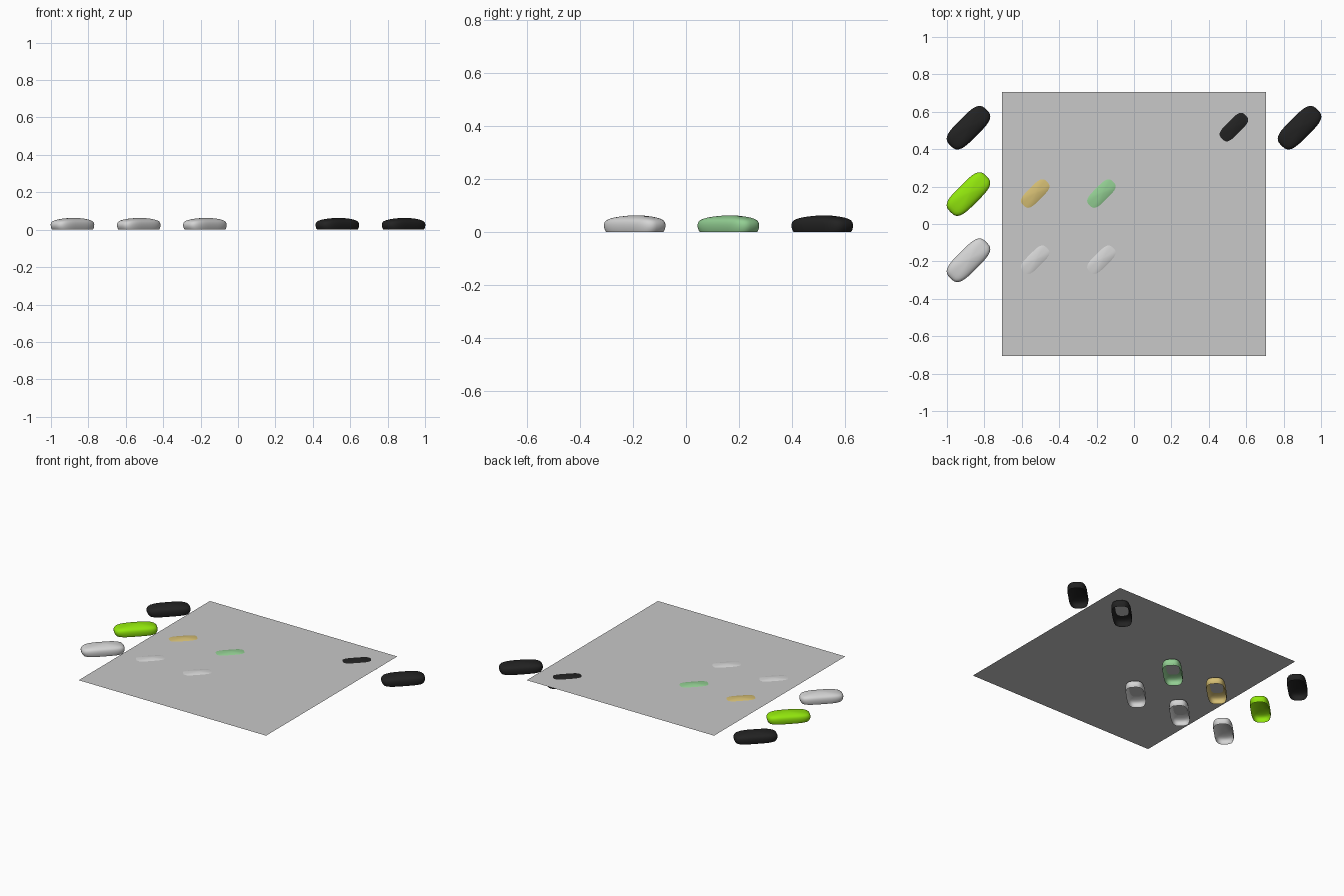
import bpy, bmesh, math
from mathutils import Vector

cube = bpy.data.objects.get("Cube")
if cube:
    bpy.data.objects.remove(cube, do_unlink=True)


def material(name, rgb):
    m = bpy.data.materials.new(name)
    m.use_nodes = True
    m.diffuse_color = (*rgb, 1)
    m.node_tree.nodes["Principled BSDF"].inputs["Base Color"].default_value = (*rgb, 1)
    return m


BLACK = material("black", (0.016, 0.016, 0.016))
LIME = material("lime", (0.29, 0.80, 0.004))
GOLD = material("gold", (0.66, 0.51, 0.17))
GREEN = material("soft green", (0.29, 0.62, 0.29))
SILVER = material("silver", (0.66, 0.66, 0.66))
GREY = material("floor grey", (0.58, 0.58, 0.58))

HALF_LENGTH, HALF_WIDTH = 0.136, 0.065
SEGMENTS = 48
# Shell section from open base to crown: (outline scale, height)
SECTION = [(0.93, 0.0), (0.97, 0.008), (0.995, 0.018), (1.0, 0.028), (0.975, 0.038),
           (0.92, 0.045), (0.83, 0.050), (0.70, 0.0545), (0.52, 0.0585),
           (0.30, 0.0615), (0.12, 0.063)]


def outline(angle):
    """Squarish oval with a slight waist."""
    c, s = math.cos(angle), math.sin(angle)
    u = math.copysign(abs(c) ** 0.65, c)
    v = math.copysign(abs(s) ** 0.65, s)
    return HALF_LENGTH * u, HALF_WIDTH * v * (1 - 0.07 * (1 - u * u))


def mouse_shell(name, x, y, mat):
    bm = bmesh.new()
    rings = []
    for scale, z in SECTION:
        shift = 0.012 * (1 - scale)
        ring = []
        for i in range(SEGMENTS):
            px, py = outline(math.tau * i / SEGMENTS)
            ring.append(bm.verts.new((px * scale + shift, py * scale, z)))
        rings.append(ring)
    for low, high in zip(rings, rings[1:]):
        for i in range(SEGMENTS):
            j = (i + 1) % SEGMENTS
            bm.faces.new((low[i], low[j], high[j], high[i]))
    # Closed crown, open underside
    crown = bm.verts.new(Vector((0.012, 0, 0.0635)))
    for i in range(SEGMENTS):
        bm.faces.new((rings[-1][i], rings[-1][(i + 1) % SEGMENTS], crown))
    for f in bm.faces:
        f.smooth = True
    mesh = bpy.data.meshes.new(name)
    bm.to_mesh(mesh)
    bm.free()
    mesh.materials.append(mat)
    obj = bpy.data.objects.new(name, mesh)
    bpy.context.collection.objects.link(obj)
    obj.location = (x, y, 0)
    obj.rotation_euler.z = math.pi / 4


# Mouse shells laid out in rows, by column number
STEP = 0.354
ROWS = [("back", 0.515, {0: BLACK, 4: BLACK, 5: BLACK}),
        ("middle", 0.16, {0: LIME, 1: GOLD, 2: GREEN}),
        ("front", -0.194, {0: SILVER, 1: SILVER, 2: SILVER})]
for row, y, columns in ROWS:
    for col, mat in columns.items():
        mouse_shell(f"mouse_shell_{row}_{col + 1}", (col - 2.5) * STEP, y, mat)

# Thin square sheet cutting through the shells
bpy.ops.mesh.primitive_plane_add(size=1.414, location=(0, 0, 0.0555))
sheet = bpy.context.object
sheet.name = "square_sheet"
sheet.data.materials.append(GREY)
